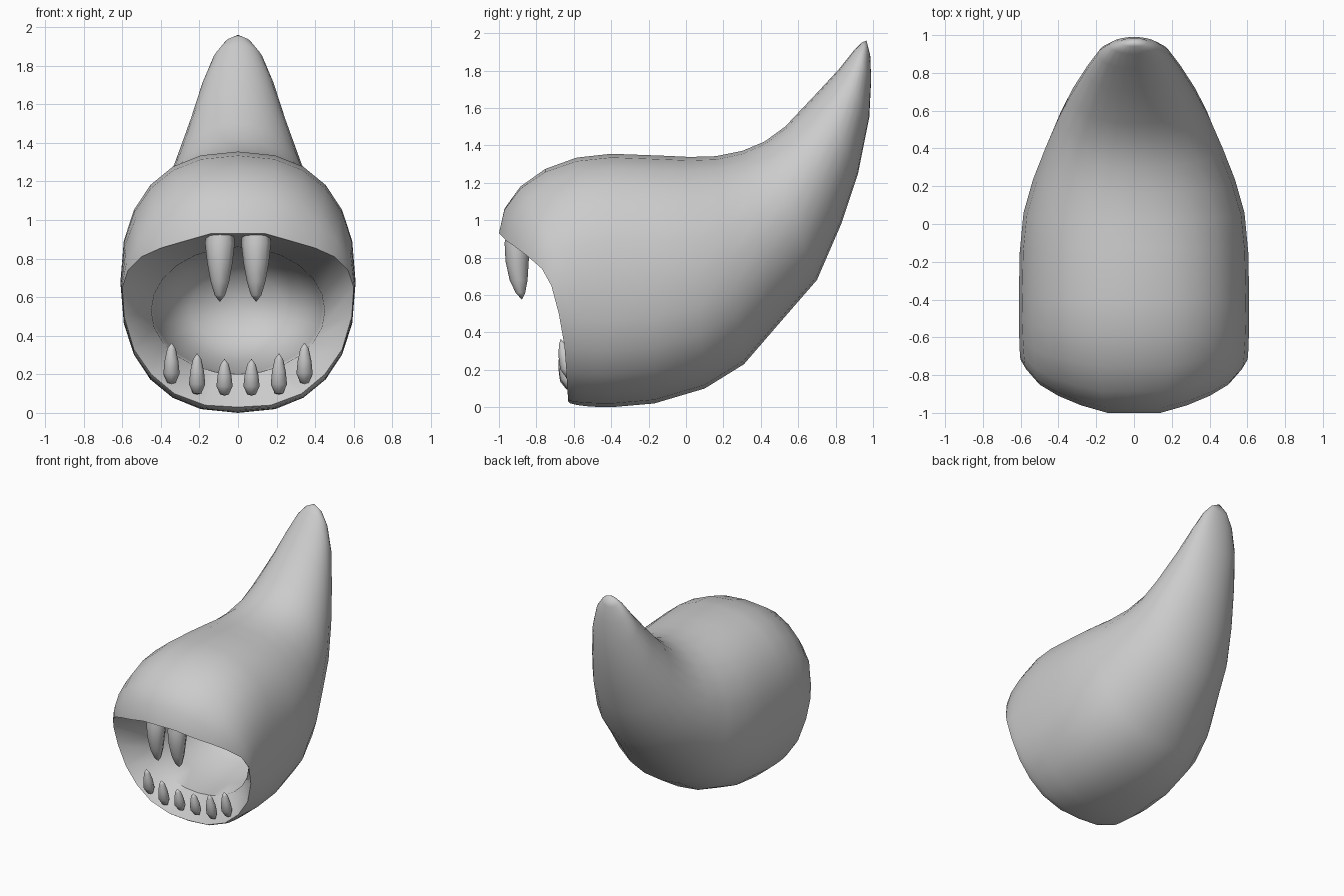
import bpy, bmesh, math
from mathutils import Vector

if "Cube" in bpy.data.objects:
    bpy.data.objects.remove(bpy.data.objects["Cube"])

grey = bpy.data.materials.new("plain grey")
grey.diffuse_color = (0.6, 0.6, 0.6, 1)
grey.use_nodes = True
grey.node_tree.nodes["Principled BSDF"].inputs["Base Color"].default_value = grey.diffuse_color
SEG = 24


def section(top, bottom, w, n=2.0):
    """Closed ring spanning two centre-line points (y, z), half width w."""
    mid = Vector((0, (top[0] + bottom[0]) / 2, (top[1] + bottom[1]) / 2))
    up = Vector((0, (top[0] - bottom[0]) / 2, (top[1] - bottom[1]) / 2))
    ring = []
    for i in range(SEG):
        a = -math.pi / 2 + i * math.tau / SEG
        c, s = [math.copysign(abs(v) ** (2 / n), v) for v in (math.cos(a), math.sin(a))]
        ring.append(mid + up * s + Vector((w * c, 0, 0)))
    return ring


def loft(name, rings, start, end, angle=50):
    """Skin rings into a closed smooth surface with a point at each end."""
    bm = bmesh.new()
    loops = [[bm.verts.new(p) for p in r] for r in rings]
    count = len(loops[0])
    for a, b in zip(loops, loops[1:]):
        for i in range(count):
            j = (i + 1) % count
            bm.faces.new((a[i], a[j], b[j], b[i]))
    for loop, tip in ((loops[0], start), (loops[-1], end)):
        v = bm.verts.new(tip)
        for i in range(count):
            bm.faces.new((loop[i], loop[(i + 1) % count], v))
    bmesh.ops.recalc_face_normals(bm, faces=bm.faces)
    mesh = bpy.data.meshes.new(name)
    bm.to_mesh(mesh)
    bm.free()
    mesh.materials.append(grey)
    ob = bpy.data.objects.new(name, mesh)
    bpy.context.collection.objects.link(ob)
    bpy.ops.object.select_all(action='DESELECT')
    ob.select_set(True)
    bpy.context.view_layer.objects.active = ob
    bpy.ops.object.shade_smooth_by_angle(angle=math.radians(angle))
    return ob


# Mouth rim, half outline from the chin to the upper lip
half = [(0, -.63, .03), (.17, -.63, .04), (.33, -.635, .10), (.45, -.64, .20),
        (.54, -.65, .33), (.59, -.68, .50), (.60, -.72, .65), (.57, -.77, .74),
        (.50, -.85, .81), (.40, -.91, .855), (.28, -.96, .89), (.14, -1, .93),
        (0, -1, .93)]
rim = [Vector(p) for p in half] + [Vector((-x, y, z)) for x, y, z in half[-2:0:-1]]

# Cavity rings, from deep in the throat out to the mouth
cavity = [section((.12, .72), (.12, .36), .25),
          section((-.05, .81), (-.05, .27), .37),
          section((-.28, .85), (-.28, .21), .435),
          section((-.52, .86), (-.50, .20), .45)]

# Rounded snout between the rim and the first full body section
full = section((-.4, 1.355), (-.4, 0), .61, 2.35)
snout = []
for k in range(1, 5):
    a = k * math.pi / 10
    snout.append([Vector((p.x + (q.x - p.x) * math.sin(a),
                          p.y + (q.y - p.y) * (1 - math.cos(a)),
                          p.z + (q.z - p.z) * math.sin(a))) for p, q in zip(rim, full)])

# Body sweeping back and up into the horn-shaped tail
tail = [section(*s) for s in (
    ((-.13, 1.345), (-.17, .02), .605, 2.3),
    ((.02, 1.338), (.10, .10), .585, 2.25),
    ((.16, 1.342), (.31, .23), .535, 2.15),
    ((.30, 1.37), (.50, .45), .47),
    ((.42, 1.42), (.70, .68), .40),
    ((.53, 1.50), (.83, .98), .335),
    ((.70, 1.68), (.92, 1.25), .255),
    ((.82, 1.81), (.98, 1.55), .19),
    ((.90, 1.91), (.99, 1.75), .13),
    ((.94, 1.95), (.985, 1.88), .07))]
loft("body", cavity + [rim] + snout + [full] + tail, (0, .18, .54), (0, .965, 1.96))


def tooth(name, x, base, rings, tip):
    """Tooth from rings of (y, z, half width, half depth)."""
    loops = []
    for y, z, w, d in rings:
        loops.append([Vector((x + w * math.cos(i * math.tau / 8),
                              y + d * math.sin(i * math.tau / 8), z)) for i in range(8)])
    loft(name, loops, (x, *base), (x, *tip), 60)


for side, label in ((-1, "left"), (1, "right")):
    # Long upper fangs
    tooth("upper_fang_" + label, side * .094, (-.89, .97),
          [(-.89, .96, .07, .06), (-.90, .88, .077, .07), (-.903, .78, .066, .062),
           (-.895, .68, .048, .048), (-.885, .61, .027, .025)], (-.877, .575))
    # Short lower teeth, rising towards the mouth corners
    for n, (x, z, h) in enumerate(((.07, .09, .19), (.212, .095, .215), (.345, .15, .215))):
        tooth(f"lower_tooth_{label}_{n + 1}", side * x, (-.61, z),
              [(-.62, z + .03 * h, .022, .02), (-.635, z + .25 * h, .042, .038),
               (-.647, z + .55 * h, .036, .034), (-.66, z + .85 * h, .022, .02)],
              (-.67, z + h))
